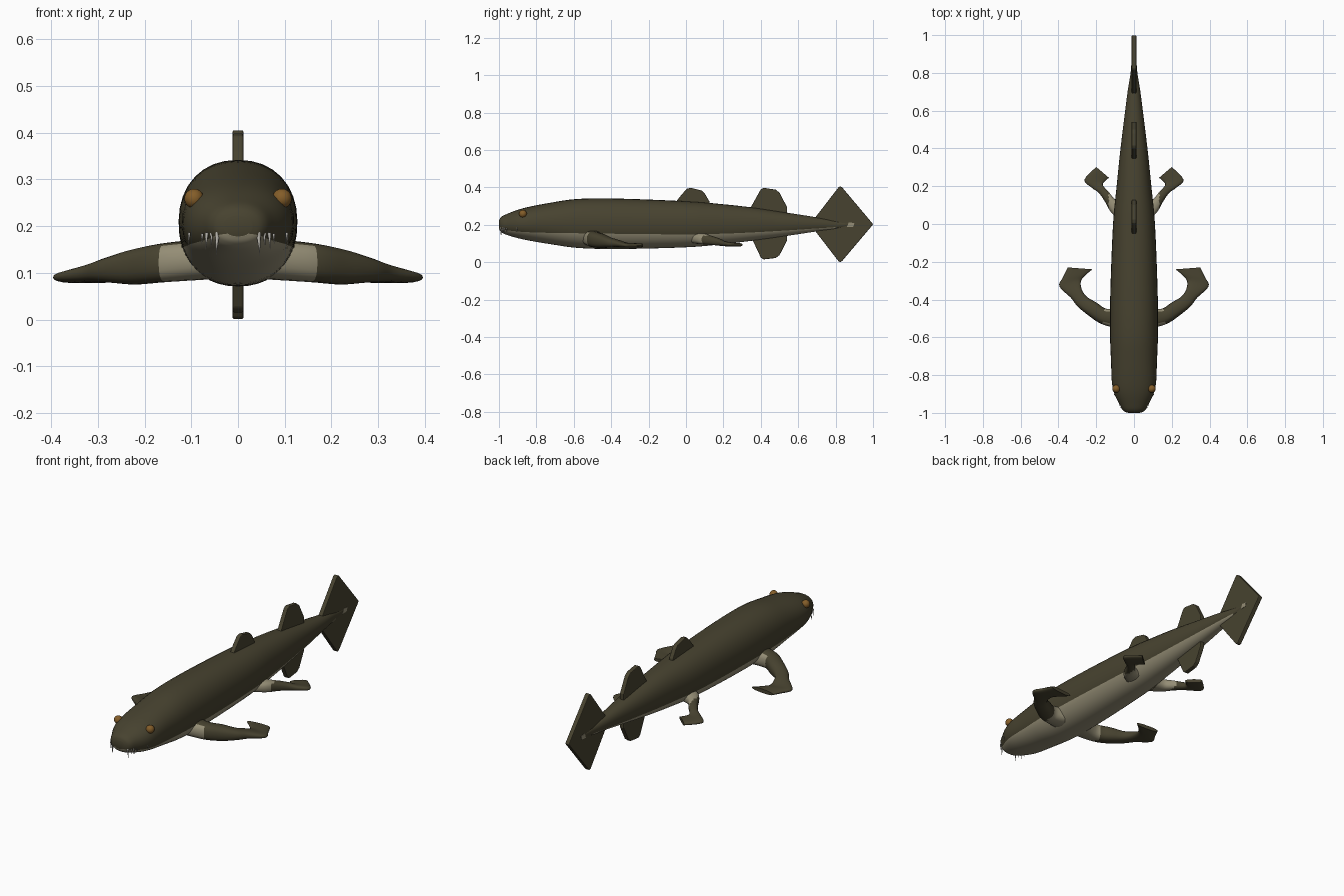
import bpy, bmesh
from math import sin, cos, pi, asin, radians
from mathutils import Vector

cube = bpy.data.objects.get("Cube")
if cube:
    bpy.data.objects.remove(cube, do_unlink=True)


def material(name, color):
    m = bpy.data.materials.new(name)
    m.use_nodes = True
    m.diffuse_color = (*color, 1)
    bsdf = m.node_tree.nodes["Principled BSDF"]
    bsdf.inputs["Base Color"].default_value = (*color, 1)
    bsdf.inputs["Roughness"].default_value = 0.7
    return m


skin = material("dark_olive_skin", (0.063, 0.055, 0.029))
belly = material("pale_belly", (0.30, 0.27, 0.18))
amber = material("amber_eye", (0.23, 0.11, 0.022))
ivory = material("ivory_teeth", (0.55, 0.53, 0.48))


def spline(rows, steps):
    """Smooth in-between rows through the given sections."""
    out = []
    for i in range(len(rows) - 1):
        quad = [rows[max(i - 1, 0)], rows[i], rows[i + 1], rows[min(i + 2, len(rows) - 1)]]
        for k in range(steps):
            t = k / steps
            out.append([b + t * (c - a) / 2 + t * t * (a - 2.5 * b + 2 * c - d / 2)
                        + t ** 3 * (1.5 * (b - c) + (d - a) / 2) for a, b, c, d in zip(*quad)])
    return out + [rows[-1]]


def power(v, p):
    return (1 if v >= 0 else -1) * abs(v) ** (2 / p)


def loft(name, rings, mats, rule):
    """Skin closed rings; rule(ring, side, centre) gives the material slot."""
    bm = bmesh.new()
    loops = [[bm.verts.new(p) for p in ring] for ring in rings]
    n = len(loops[0])
    for r in range(len(loops) - 1):
        for k in range(n):
            j = (k + 1) % n
            f = bm.faces.new((loops[r][k], loops[r][j], loops[r + 1][j], loops[r + 1][k]))
            f.material_index = rule(r, k, f.calc_center_median())
    for cap in (loops[0], loops[-1]):
        bm.faces.new(cap)
    bmesh.ops.recalc_face_normals(bm, faces=bm.faces[:])
    return finish(name, bm, mats, 50)


def finish(name, bm, mats, angle=None):
    mesh = bpy.data.meshes.new(name)
    bm.to_mesh(mesh)
    bm.free()
    ob = bpy.data.objects.new(name, mesh)
    bpy.context.collection.objects.link(ob)
    for m in mats:
        mesh.materials.append(m)
    if angle:
        bpy.ops.object.select_all(action='DESELECT')
        ob.select_set(True)
        bpy.context.view_layer.objects.active = ob
        bpy.ops.object.shade_smooth_by_angle(angle=radians(angle))
    return ob


# Body sections: y, top, bottom, half width, height of the belly colour line
BODY = [(-1.0, .222, .178, .03, .184), (-.99, .24, .163, .054, .18), (-.96, .257, .147, .074, .172),
        (-.87, .289, .122, .113, .162), (-.72, .319, .096, .122, .157), (-.57, .339, .076, .127, .155),
        (-.35, .34, .071, .125, .152), (0, .326, .08, .111, .149), (.2, .31, .097, .092, .153),
        (.36, .292, .116, .076, .16), (.52, .268, .138, .057, .169), (.7, .24, .165, .034, .181),
        (.8, .222, .176, .018, .188), (.87, .212, .192, .013, .196)]
UPPER, LOWER, P = 20, 16, 2.2
rows = spline(BODY, 6)
rings = []
for y, top, bottom, w, line in rows:
    mid, h = (top + bottom) / 2, (top - bottom) / 2
    start = asin(power(max(-1, min(1, (line - mid) / h)), 4 / P))
    angles = [start + (pi - 2 * start) * k / UPPER for k in range(UPPER)]
    angles += [pi - start + (pi + 2 * start) * k / LOWER for k in range(LOWER)]
    rings.append([(w * power(cos(a), P), y, mid + h * power(sin(a), P)) for a in angles])
loft("body", rings, [skin, belly], lambda r, k, c: int(k >= UPPER and c.y < .8))


# Limbs: outer edge x y, inner edge x y, height, half thickness
FRONT_LIMB = [(.06, -.56, .06, -.43, .13, .044), (.17, -.53, .14, -.45, .122, .042),
              (.24, -.485, .20, -.415, .113, .038), (.30, -.435, .25, -.385, .106, .027),
              (.335, -.39, .277, -.345, .1, .02), (.395, -.33, .28, -.30, .091, .013),
              (.375, -.28, .25, -.265, .09, .012), (.35, -.23, .22, -.24, .09, .01)]
HIND_LIMB = [(.07, .02, .06, .12, .128, .03), (.12, .06, .10, .13, .124, .028),
             (.155, .12, .13, .165, .115, .023), (.187, .165, .16, .198, .106, .018),
             (.225, .193, .165, .214, .1, .014), (.262, .235, .155, .225, .096, .012),
             (.2, .302, .133, .245, .093, .01)]


def limb(name, sections, side, pale_x):
    rings = []
    for ax, ay, bx, by, z, h in spline(sections, 5):
        a, b = Vector((ax * side, ay, z)), Vector((bx * side, by, z))
        ring = []
        for k in range(20):
            t = 2 * pi * k / 20
            ring.append((a + b) / 2 + (b - a) / 2 * power(cos(t), 2.5)
                        + Vector((0, 0, h * power(sin(t), 2.5))))
        rings.append(ring)
    loft(name, rings, [skin, belly], lambda r, k, c: int(abs(c.x) < pale_x and c.z < .157))


for side, label in ((1, "left"), (-1, "right")):
    limb(label + "_front_limb", FRONT_LIMB, side, .16)
    limb(label + "_hind_limb", HIND_LIMB, side, .135)


# Fins: flat outlines in the y-z plane with softened edges
def fin(name, outline, half=.012, mat=skin, soft=.004):
    bm = bmesh.new()
    face = bm.faces.new([bm.verts.new((-half, y, z)) for y, z in outline])
    new = bmesh.ops.extrude_face_region(bm, geom=[face])["geom"]
    bmesh.ops.translate(bm, vec=(2 * half, 0, 0),
                        verts=[v for v in new if isinstance(v, bmesh.types.BMVert)])
    bmesh.ops.recalc_face_normals(bm, faces=bm.faces[:])
    ob = finish(name, bm, [mat])
    if soft:
        bevel = ob.modifiers.new("soft_edges", 'BEVEL')
        bevel.width, bevel.segments = soft, 2
    return ob


fin("front_dorsal_fin", [(-.07, .3), (-.05, .328), (-.025, .36), (.005, .393), (.025, .398),
                         (.085, .383), (.1, .368), (.125, .325), (.13, .3)])
fin("rear_dorsal_fin", [(.33, .27), (.35, .3), (.4, .39), (.415, .398), (.48, .388),
                        (.5, .372), (.54, .295), (.54, .25)])
fin("anal_fin", [(.34, .14), (.36, .11), (.4, .025), (.415, .015), (.48, .023),
                 (.5, .038), (.54, .115), (.54, .15)])
fin("tail_fin", [(.66, .2), (.69, .238), (.815, .4), (.825, .406), (.835, .4), (.995, .21),
                 (1, .203), (.995, .196), (.835, .007), (.825, 0), (.815, .006), (.69, .168)])
fin("tail_spot", [(.86, .187), (.895, .19), (.9, .21), (.87, .213)], .0138, belly, 0)

# Eyes and fangs: x, y, root height, tip height, radius
FANGS = [(.045, -.985, .197, .137, .006), (.057, -.975, .187, .158, .004),
         (.068, -.968, .186, .15, .004), (.077, -.955, .184, .162, .003),
         (.105, -.9, .186, .16, .003)]
for side, label in ((1, "left"), (-1, "right")):
    bm = bmesh.new()
    bmesh.ops.create_uvsphere(bm, u_segments=20, v_segments=12, radius=.021)
    finish(label + "_eye", bm, [amber], 60).location = (side * .094, -.872, .259)
    for i, (x, y, root, tip, r) in enumerate(FANGS):
        bm = bmesh.new()
        bmesh.ops.create_cone(bm, cap_ends=True, segments=10, radius1=.0004, radius2=r,
                              depth=root - tip)
        ob = finish(f"{label}_fang_{i + 1}", bm, [ivory], 50)
        ob.location = (side * x, y - .004, (root + tip) / 2)
        ob.rotation_euler.y = side * -.06
